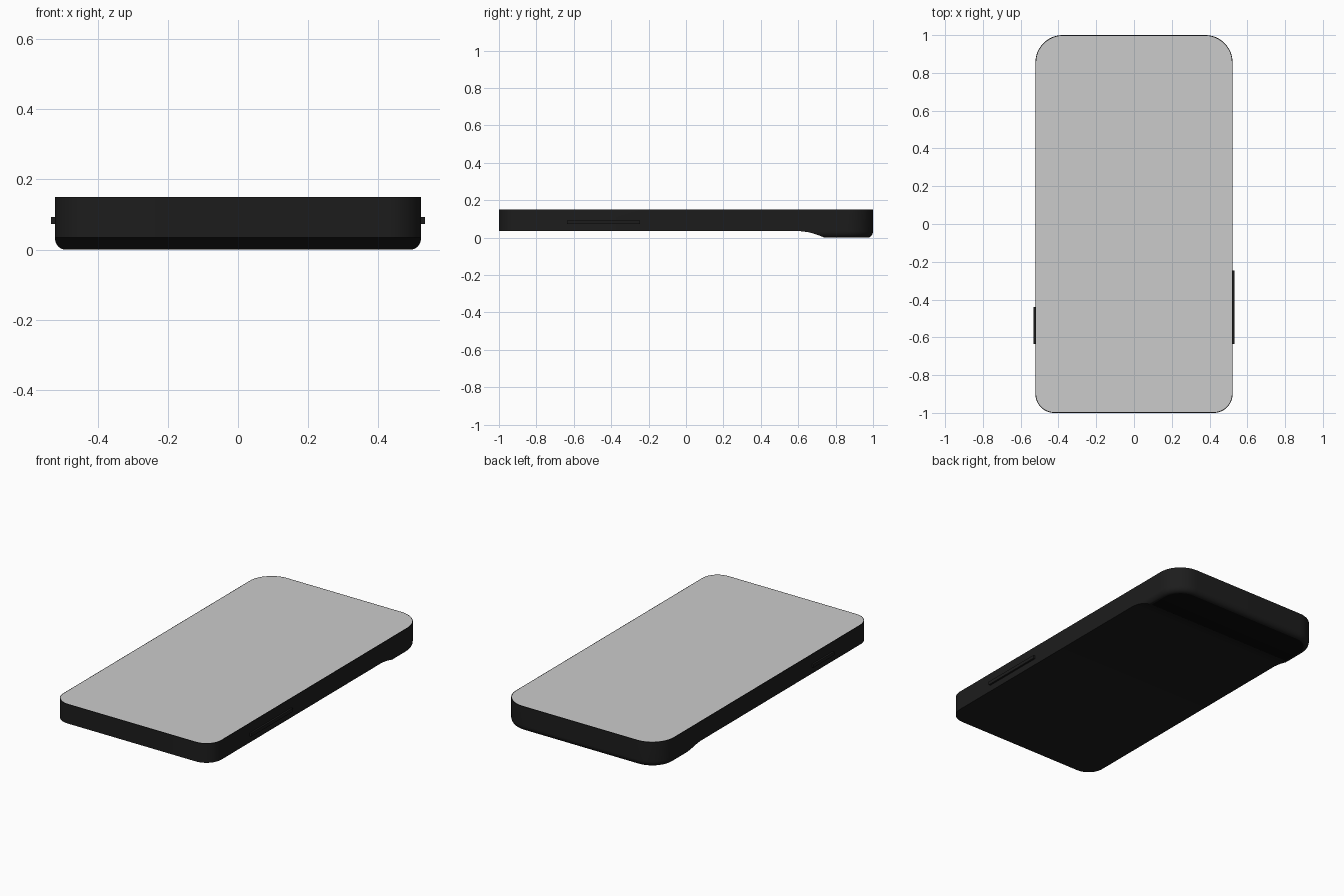
import bpy, bmesh
from math import sin, cos, pi

if "Cube" in bpy.data.objects:
    bpy.data.objects.remove(bpy.data.objects["Cube"])

HALF_W, TOP, BACK_Z, STEP_Y = 0.522, 0.15, 0.035, 0.61


def material(name, value):
    m = bpy.data.materials.new(name)
    m.diffuse_color = (value, value, value, 1)
    m.use_nodes = True
    m.node_tree.nodes["Principled BSDF"].inputs["Base Color"].default_value = m.diffuse_color
    return m


case_black = material("case_black", 0.012)
panel_black = material("panel_black", 0.003)


def arc(cx, cy, r, start, n=12):
    return [(cx + r * cos(start + pi / 2 * i / n), cy + r * sin(start + pi / 2 * i / n))
            for i in range(n + 1)]


def back_part(s, y):
    """Outline of the rear end, inset by s and starting at y (right side to left side)."""
    r = 0.145
    return ([(HALF_W - s, y)] + arc(HALF_W - r, 1 - r, r - s, 0)
            + arc(r - HALF_W, 1 - r, r - s, pi / 2) + [(s - HALF_W, y)])


def front_part(s):
    r = 0.1
    return arc(r - HALF_W, r - 1, r - s, pi) + arc(HALF_W - r, r - 1, r - s, 1.5 * pi)


def ring(bm, pts, z):
    return [bm.verts.new((x, y, z)) for x, y in pts]


def bridge(bm, a, b):
    n = len(a)
    for i in range(n):
        bm.faces.new((a[i], a[(i + 1) % n], b[(i + 1) % n], b[i]))


def finish(bm, name, mats=()):
    bmesh.ops.recalc_face_normals(bm, faces=bm.faces)
    mesh = bpy.data.meshes.new(name)
    bm.to_mesh(mesh)
    bm.free()
    ob = bpy.data.objects.new(name, mesh)
    bpy.context.collection.objects.link(ob)
    for m in mats:
        mesh.materials.append(m)
    bpy.ops.object.select_all(action='DESELECT')
    ob.select_set(True)
    bpy.context.view_layer.objects.active = ob
    bpy.ops.object.shade_smooth_by_angle(angle=0.5)
    return ob


# Body: rim, side wall, flat back and raised rear bump
bm = bmesh.new()
outline = back_part(0, STEP_Y) + front_part(0)
inner = back_part(0.004, STEP_Y) + front_part(0.004)
rim_in, rim_out = ring(bm, inner, TOP), ring(bm, outline, TOP)
low = ring(bm, outline, BACK_Z)
bridge(bm, rim_in, rim_out)
bridge(bm, rim_out, low)
n = len(back_part(0, STEP_Y))
bm.faces.new(low[n - 1:] + [low[0]])

# Bump: rounded along the sides and rear, concave ramp at its front
previous = low[:n]
steps = 10
for k in range(1, steps + 1):
    t = pi / 2 * k / steps
    inset, z = 0.03 * (1 - cos(t)), BACK_Z * (1 - sin(t))
    depth = 1 - z / BACK_Z
    current = ring(bm, back_part(inset, STEP_Y + 0.13 * depth ** 0.6), z)
    bridge(bm, previous, current)
    previous = current
bm.faces.new(previous).material_index = 1
finish(bm, "phone_body", (case_black, panel_black))

# Screen filling the rim
bm = bmesh.new()
bm.faces.new(ring(bm, inner, TOP))
screen = finish(bm, "screen")
if screen.data.polygons[0].normal.z < 0:
    screen.data.flip_normals()


# Side buttons
def button(name, side, y0, y1):
    bm = bmesh.new()
    bmesh.ops.create_cube(bm, size=1)
    for v in bm.verts:
        v.co = (side * (0.524 + v.co.x * 0.018), (y0 + y1) / 2 + v.co.y * (y1 - y0),
                0.083 + v.co.z * 0.02)
    finish(bm, name, (case_black,))


button("volume_button", 1, -0.635, -0.245)
button("power_button", -1, -0.635, -0.44)
